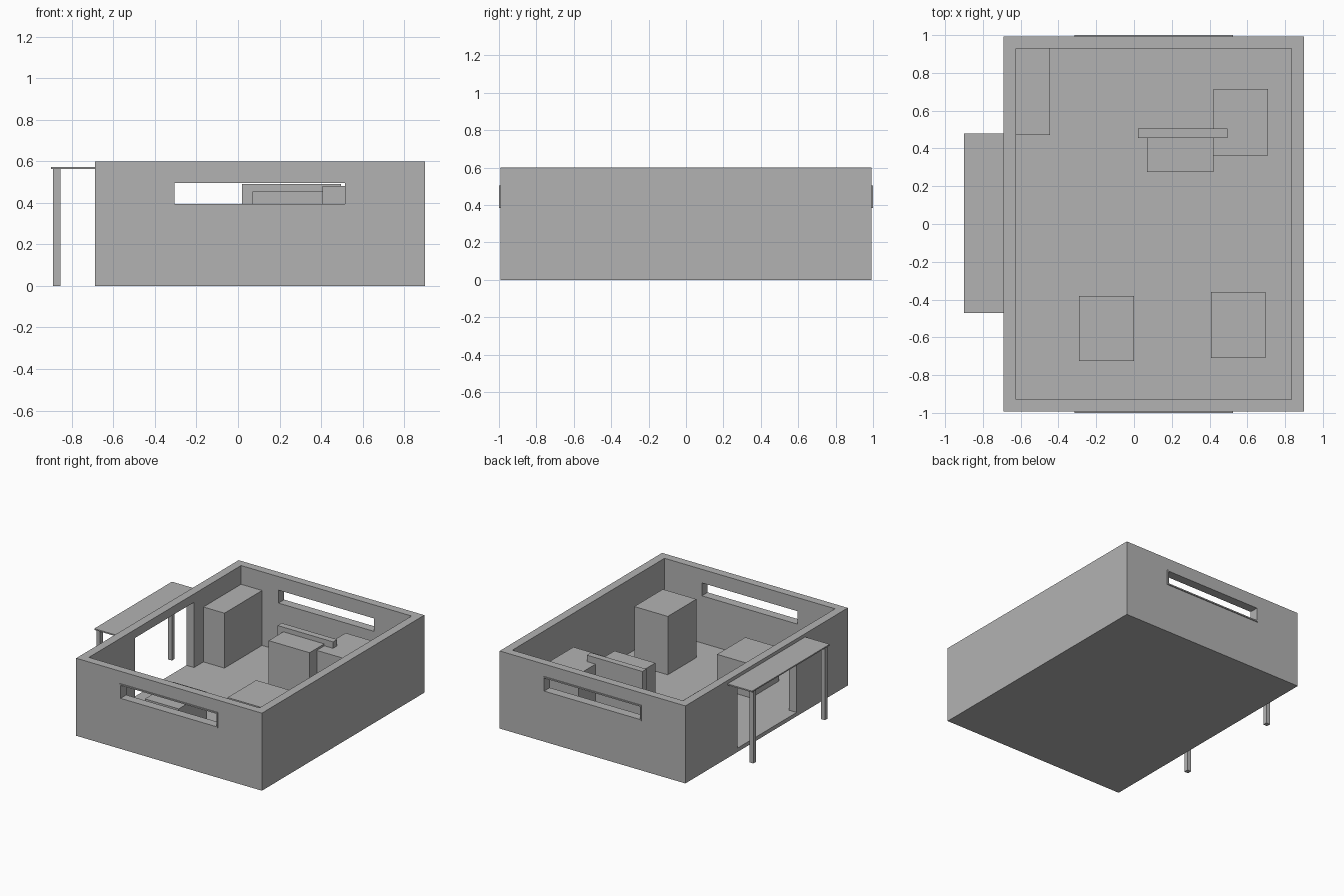
import bpy
import bmesh
from mathutils import Vector

if "Cube" in bpy.data.objects:
    bpy.data.objects.remove(bpy.data.objects["Cube"], do_unlink=True)

GREY = (0.45, 0.45, 0.45, 1)
grey = bpy.data.materials.new("plain grey")
grey.use_nodes = True
grey.diffuse_color = GREY
grey.node_tree.nodes["Principled BSDF"].inputs["Base Color"].default_value = GREY


def box(name, xs, ys, zs):
    """Box between the given limits on each axis."""
    low, high = (Vector(c) for c in zip(xs, ys, zs))
    bm = bmesh.new()
    bmesh.ops.create_cube(bm, size=1)
    for v in bm.verts:
        v.co = (low + high) / 2 + v.co * (high - low)
    mesh = bpy.data.meshes.new(name)
    bm.to_mesh(mesh)
    bm.free()
    mesh.materials.append(grey)
    obj = bpy.data.objects.new(name, mesh)
    bpy.context.collection.objects.link(obj)
    return obj


def cut(obj, xs, ys, zs):
    """Cut a box-shaped opening into an object."""
    cutter = box("cutter", xs, ys, zs)
    mod = obj.modifiers.new("opening", 'BOOLEAN')
    mod.operation = 'DIFFERENCE'
    mod.solver = 'EXACT'
    mod.object = cutter
    bpy.context.view_layer.objects.active = obj
    bpy.ops.object.modifier_apply(modifier=mod.name)
    bpy.data.objects.remove(cutter, do_unlink=True)


FLOOR = 0.03
HALF, INNER = 0.993, 0.93          # outer and inner half depth of the room
WIN_X, WIN_Z = (-0.315, 0.525), (0.385, 0.505)
RIM = 0.01

# Room shell with floor, doorway and two window openings
shell = box("room_shell", (-0.69, 0.9), (-HALF, HALF), (0, 0.6))
cut(shell, (-0.625, 0.835), (-INNER, INNER), (FLOOR, 0.8))
cut(shell, (-0.8, -0.5), (-0.367, 0.355), (FLOOR, 0.535))
cut(shell, WIN_X, (-1.2, 1.2), WIN_Z)

# Window frames, standing slightly proud of the outside walls
for side, name in ((-1, "front"), (1, "back")):
    frame = box(name + "_window_frame", WIN_X, sorted((side * INNER, side)), WIN_Z)
    cut(frame, (WIN_X[0] + RIM, WIN_X[1] - RIM), (-1.2, 1.2),
        (WIN_Z[0] + RIM, WIN_Z[1] - RIM))

# Porch canopy on two posts
box("canopy", (-0.9, -0.69), (-0.472, 0.478), (0.564, 0.574))
for y, name in ((-0.445, "front"), (0.431, "back")):
    box(name + "_canopy_post", (-0.89, -0.856), (y - 0.017, y + 0.017), (0, 0.564))

# Furniture blocks standing on the floor
furniture = {
    "tall_cabinet": ((-0.625, -0.445), (0.47, INNER), 0.455),
    "back_block": ((0.421, 0.71), (0.362, 0.715), 0.44),
    "divider_panel": ((0.02, 0.495), (0.455, 0.505), 0.49),
    "desk_block": ((0.07, 0.42), (0.275, 0.454), 0.455),
    "low_block": ((-0.29, 0.0), (-0.725, -0.38), 0.29),
    "front_block": ((0.408, 0.695), (-0.71, -0.36), 0.482),
}
for name, (xs, ys, top) in furniture.items():
    box(name, xs, ys, (FLOOR, top))
